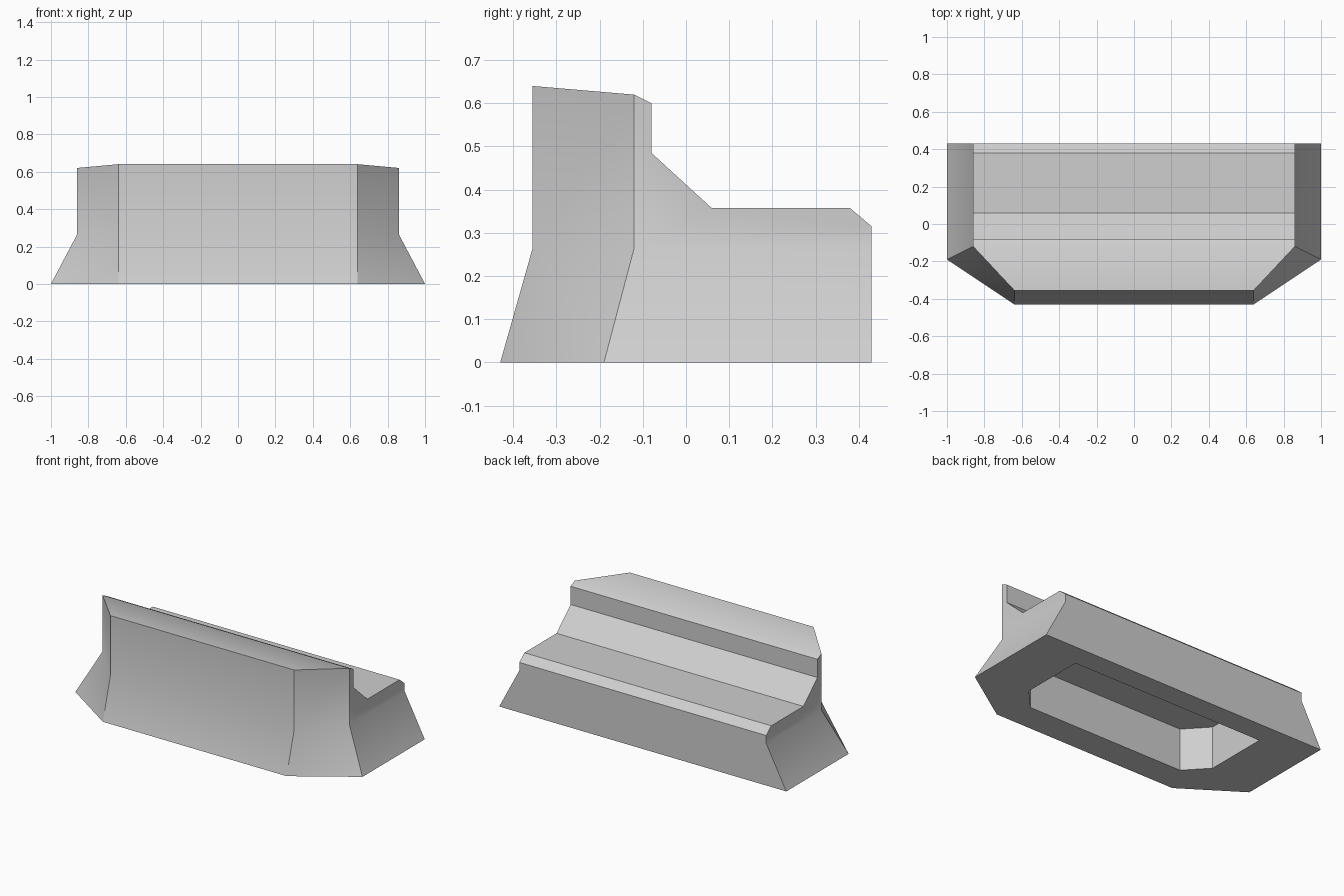
import bpy
import bmesh
import math

default = bpy.data.objects.get("Cube")
if default:
    bpy.data.objects.remove(default, do_unlink=True)

concrete = bpy.data.materials.new("light_grey_concrete")
concrete.use_nodes = True
grey = (0.62, 0.62, 0.62, 1)
concrete.diffuse_color = grey
concrete.node_tree.nodes["Principled BSDF"].inputs["Base Color"].default_value = grey

SIDE = 0.86    # half width of the upper body
FRONT = 0.64   # half width of the front face
WAIST = 0.265  # height where the flared base ends

bm = bmesh.new()


def pair(x, y, z):
    """Mirrored vertices, right-hand then left-hand."""
    return bm.verts.new((x, y, z)), bm.verts.new((-x, y, z))


def strip(points):
    """Faces spanning the width between consecutive mirrored pairs."""
    for a, b in zip(points, points[1:]):
        bm.faces.new((a[0], b[0], b[1], a[1]))


def both_sides(*points):
    """The same face on both ends."""
    for side in (0, 1):
        bm.faces.new([p[side] for p in points])


# Stepped profile from the foot of the back, over the ledge and wall, to the front foot
back_foot = pair(1, 0.43, 0)
back_waist = pair(SIDE, 0.43, WAIST)
steps = [pair(SIDE, y, z) for y, z in (
    (0.43, 0.315), (0.38, 0.357), (0.06, 0.357),
    (-0.08, 0.485), (-0.08, 0.60), (-0.12, 0.62))]
front_top = pair(FRONT, -0.355, 0.64)
front_waist = pair(FRONT, -0.355, WAIST)
front_foot = pair(FRONT, -0.43, 0)
strip([back_foot, back_waist, *steps, front_top, front_waist, front_foot])

# Ends, flared base and angled front corners
side_waist = pair(SIDE, -0.12, WAIST)
side_foot = pair(1, -0.19, 0)
both_sides(back_waist, *steps, side_waist)
both_sides(back_foot, back_waist, side_waist, side_foot)
both_sides(steps[-1], front_top, front_waist, side_waist)
both_sides(side_waist, front_waist, side_foot)
both_sides(front_waist, front_foot, side_foot)

# Underside rim and six-sided cavity
outer = [back_foot, side_foot, front_foot]
hollow = ((0.67, 0.29), (0.67, -0.115), (0.545, -0.25))
rim = [pair(x, y, 0) for x, y in hollow]
roof = [pair(x, y, WAIST) for x, y in hollow]
for low, high in ((outer, rim), (rim, roof)):
    for i in (0, 1):
        both_sides(low[i], low[i + 1], high[i + 1], high[i])
    for i in (0, 2):
        strip([low[i], high[i]])
bm.faces.new([p[0] for p in roof] + [p[1] for p in reversed(roof)])

bmesh.ops.recalc_face_normals(bm, faces=bm.faces)
mesh = bpy.data.meshes.new("stepped_barrier_block")
bm.to_mesh(mesh)
bm.free()
mesh.materials.append(concrete)

block = bpy.data.objects.new("stepped_barrier_block", mesh)
bpy.context.collection.objects.link(block)
bpy.ops.object.select_all(action="DESELECT")
block.select_set(True)
bpy.context.view_layer.objects.active = block
bpy.ops.object.shade_smooth_by_angle(angle=math.radians(30))
